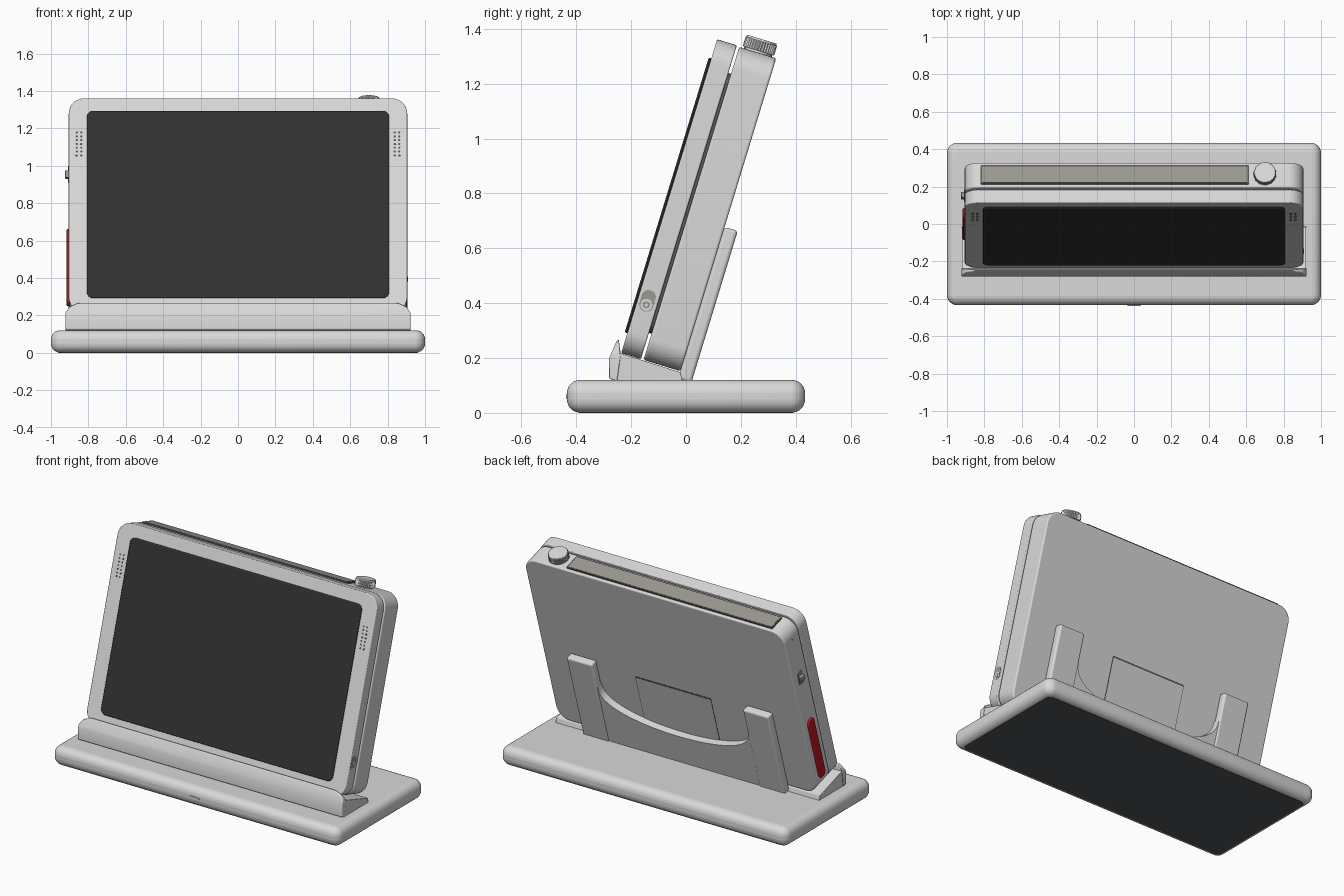
import bpy, bmesh
from math import sin, cos, pi, radians
from mathutils import Matrix, Vector

old = bpy.data.objects.get("Cube")
if old:
    bpy.data.objects.remove(old, do_unlink=True)


def material(name, r, g, b):
    m = bpy.data.materials.new(name)
    m.use_nodes = True
    m.diffuse_color = (r, g, b, 1)
    m.node_tree.nodes["Principled BSDF"].inputs["Base Color"].default_value = (r, g, b, 1)
    return m


GREY = material("light grey", 0.69, 0.695, 0.69)
SCREEN = material("dark screen", 0.031, 0.031, 0.031)
DARK = material("dark warm grey", 0.1, 0.1, 0.09)
RED = material("red", 0.5, 0.008, 0.013)
OLIVE = material("warm grey", 0.33, 0.32, 0.28)
MAT = material("charcoal mat", 0.08, 0.085, 0.09)

# Tilted frame of the tablet: x across, y backwards, z up along the face
TILT = Matrix.Translation((0, -0.236, 0.218)) @ Matrix.Rotation(radians(-17), 4, 'X')
FLAT = Matrix.Identity(4)


def rounded(x0, x1, y0, y1, r, n=6):
    """Rounded rectangle outline."""
    pts = []
    for k, (cx, cy) in enumerate([(x1 - r, y1 - r), (x0 + r, y1 - r),
                                  (x0 + r, y0 + r), (x1 - r, y0 + r)]):
        for i in range(n + 1):
            a = pi / 2 * (k + i / n)
            pts.append((cx + r * cos(a), cy + r * sin(a)))
    return pts


def circle(cx, cy, r, n=24):
    return [(cx + r * cos(2 * pi * i / n), cy + r * sin(2 * pi * i / n)) for i in range(n)]


def prism(name, outlines, axis, t0, t1, mat, bevel=0.0, frame=TILT, cuts=(), segments=3):
    """Extrude one or more outlines along an axis, optionally trimmed by planes."""
    place = {'x': lambda p, q, t: (t, p, q),
             'y': lambda p, q, t: (p, t, q),
             'z': lambda p, q, t: (p, q, t)}[axis]
    if not isinstance(outlines[0], list):
        outlines = [outlines]
    bm = bmesh.new()
    for pts in outlines:
        a = [bm.verts.new(place(p, q, t0)) for p, q in pts]
        b = [bm.verts.new(place(p, q, t1)) for p, q in pts]
        bm.faces.new(a)
        bm.faces.new(b)
        for i in range(len(pts)):
            j = (i + 1) % len(pts)
            bm.faces.new((a[i], a[j], b[j], b[i]))
    for co, no in cuts:
        geom = bm.verts[:] + bm.edges[:] + bm.faces[:]
        res = bmesh.ops.bisect_plane(bm, geom=geom, plane_co=co, plane_no=no, clear_outer=True)
        edges = [e for e in res["geom_cut"] if isinstance(e, bmesh.types.BMEdge)]
        bmesh.ops.edgeloop_fill(bm, edges=edges)
    bmesh.ops.recalc_face_normals(bm, faces=bm.faces[:])
    me = bpy.data.meshes.new(name)
    bm.to_mesh(me)
    bm.free()
    me.materials.append(mat)
    ob = bpy.data.objects.new(name, me)
    bpy.context.scene.collection.objects.link(ob)
    ob.matrix_world = frame
    bpy.ops.object.select_all(action='DESELECT')
    ob.select_set(True)
    bpy.context.view_layer.objects.active = ob
    bpy.ops.object.shade_smooth_by_angle(angle=radians(35))
    if bevel:
        mod = ob.modifiers.new("soft edge", 'BEVEL')
        mod.width = bevel
        mod.segments = segments
        mod.limit_method = 'ANGLE'
        mod.angle_limit = radians(40)
    return ob


# Base with mat underneath and a small port in front
prism("base", rounded(-1, 1, -0.434, 0.434, 0.055, 8), 'z', 0.001, 0.12, GREY, 0.048, FLAT, segments=6)
prism("base_mat", rounded(-0.96, 0.96, -0.39, 0.39, 0.03), 'z', 0, 0.004, MAT, 0, FLAT)
prism("port_rim", rounded(-0.034, 0.034, 0.053, 0.067, 0.006), 'y', -0.438, -0.42, GREY, 0, FLAT)

# Cradle: front lip, wedge tray and rear support
lip = [(-0.28, 0.125), (-0.28, 0.2), (-0.253, 0.262), (-0.245, 0.268), (-0.238, 0.215), (-0.25, 0.115)]
corner_cuts = [(Vector((s * x, 0, z)), Vector((s * nx, 0, nz)))
               for s in (1, -1)
               for x, z, nx, nz in ((0.922, 0.215, 0.03, 0.02), (0.902, 0.245, 0.023, 0.052))]
prism("cradle_lip", lip, 'x', -0.922, 0.922, GREY, 0.006, FLAT, corner_cuts)
wedge = [(-0.265, 0.115), (-0.24, 0.218), (-0.02, 0.148), (-0.012, 0.115)]
prism("cradle_tray", wedge, 'x', -0.92, 0.92, GREY, 0.003, FLAT)

ARM_IN, ARM_OUT, FOOT = 0.525, 0.705, -0.03
for side, s in (("left", 1), ("right", -1)):
    x0, x1 = sorted((s * ARM_IN, s * ARM_OUT))
    prism("support_arm_" + side, rounded(x0, x1, FOOT, 0.55, 0.012), 'y', 0.226, 0.276, GREY, 0.016)
scoop = [(-ARM_IN * cos(pi * i / 28), 0.38 - 0.2 * sin(pi * i / 28) ** 0.8) for i in range(29)]
panel = [(-ARM_IN - 0.02, FOOT), (-ARM_IN - 0.02, 0.38)] + scoop + [(ARM_IN + 0.02, 0.38), (ARM_IN + 0.02, FOOT)]
prism("support_panel", panel, 'y', 0.226, 0.27, GREY)

# Tablet: two shells with a narrow recessed core between them
W, H = 0.905, 1.196
prism("front_shell", rounded(-W, W, 0, H, 0.085, 10), 'y', 0, 0.075, GREY, 0.005)
prism("shell_core", rounded(-0.885, 0.885, 0.1, 1.09, 0.06), 'y', 0.07, 0.09, DARK)
prism("back_shell", rounded(-W, W, 0, H - 0.003, 0.085, 10), 'y', 0.085, 0.226, GREY, 0.008)

# Screen
prism("screen", rounded(-0.808, 0.808, 0.076, 1.123, 0.035), 'y', -0.01, 0.002, SCREEN, 0.007)

# Speaker holes
for side, s in (("left", 1), ("right", -1)):
    holes = [circle(s * 0.85 + dx, 0.875 + 0.0215 * i, 0.006, 10)
             for dx in (-0.012, 0.012) for i in range(7)]
    prism("speaker_holes_" + side, holes, 'y', -0.001, 0.001, DARK)

# Top edge: long light bar and knurled knob
MID = 0.156
prism("top_bar_frame", rounded(-0.82, 0.615, MID - 0.053, MID + 0.053, 0.006), 'z', H - 0.01, H + 0.004, DARK)
prism("top_bar", rounded(-0.812, 0.607, MID - 0.046, MID + 0.046, 0.004), 'z', H - 0.01, H + 0.006, OLIVE)
TEETH = 36
knurl = [((0.7 + r * cos(a)), (MID + r * sin(a)))
         for i in range(TEETH * 2)
         for r, a in [(0.06 if i % 2 else 0.056, pi * i / TEETH)]]
prism("knob_neck", circle(0.7, MID, 0.048, 32), 'z', H - 0.01, H + 0.01, GREY)
prism("knob_grip", knurl, 'z', H + 0.004, H + 0.04, GREY)
prism("knob_cap", circle(0.7, MID, 0.057, 40), 'z', H + 0.035, H + 0.048, GREY, 0.004)

# Right edge: red strip, slide switch and pinhole
prism("red_strip", rounded(MID - 0.031, MID + 0.031, 0.082, 0.51, 0.03), 'x', -W - 0.011, -W + 0.01, RED, 0.006)
prism("switch_plate", rounded(MID - 0.022, MID + 0.022, 0.775, 0.86, 0.008), 'x', -W - 0.004, -W + 0.01, OLIVE)
prism("switch_tab", rounded(MID - 0.016, MID + 0.016, 0.795, 0.836, 0.006), 'x', -W - 0.02, -W + 0.01, OLIVE, 0.004)
prism("pinhole", circle(MID, 1.1, 0.005, 12), 'x', -W - 0.001, -W + 0.01, DARK)

# Left edge: socket in a pill-shaped plate
JACK = (0.036, 0.195)
prism("socket_plate", rounded(0.01, 0.062, 0.17, 0.25, 0.025), 'x', W - 0.01, W + 0.001, OLIVE)
for name, r, out, mat in (("socket_ring", 0.022, 0.002, GREY),
                          ("socket_hole", 0.013, 0.003, OLIVE),
                          ("socket_pin", 0.006, 0.004, GREY)):
    prism(name, circle(*JACK, r), 'x', W - 0.01, W + out, mat)

# Rear hatch with a thin dark gap around it, wider along the top
prism("hatch_gap", rounded(-0.265, 0.265, 0.1, 0.512, 0.005), 'y', 0.22, 0.2268, DARK)
prism("hatch", rounded(-0.261, 0.261, 0.1, 0.502, 0.005), 'y', 0.22, 0.2276, GREY)
